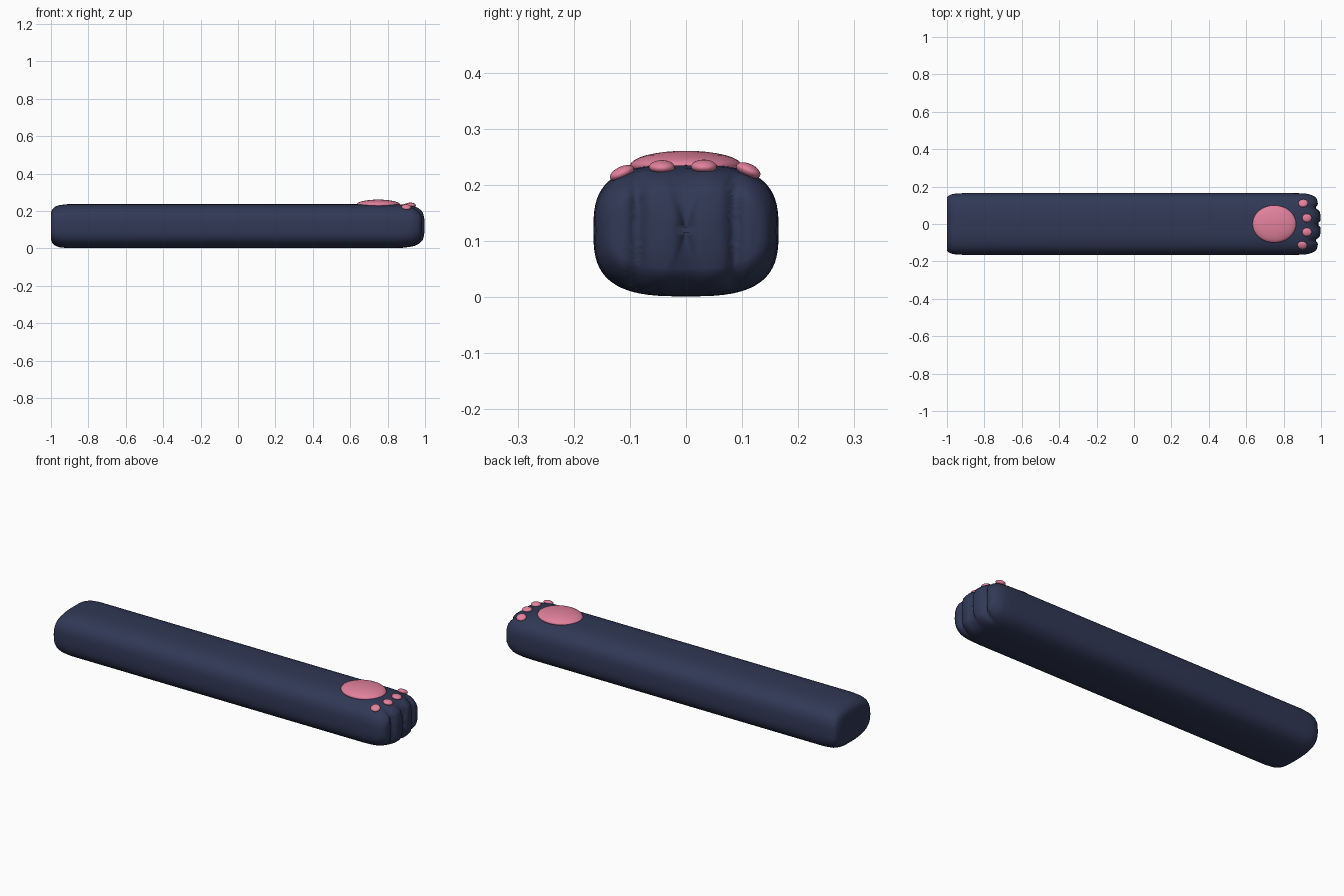
import bpy, bmesh, math

if "Cube" in bpy.data.objects:
    bpy.data.objects.remove(bpy.data.objects["Cube"])

def material(name, rgb):
    m = bpy.data.materials.new(name)
    m.diffuse_color = (*rgb, 1)
    m.use_nodes = True
    m.node_tree.nodes["Principled BSDF"].inputs["Base Color"].default_value = m.diffuse_color
    return m

navy = material("navy fur", (0.03, 0.04, 0.092))
pink = material("pink pad", (0.76, 0.22, 0.34))

HW, HH, ZC, N = 0.165, 0.1175, 0.119, 72

def smooth(t):
    t = max(0.0, min(1.0, t))
    return t * t * (3 - 2 * t)

# lengthwise stations: x, width scale, height scale
stations = [(-1, .4, .3), (-1, .86, .62), (-.993, .91, .76), (-.98, .955, .88),
            (-.955, .985, .96), (-.91, 1, 1), (.83, 1, 1), (.88, .997, .985),
            (.92, .985, .945), (.945, .97, .9), (.965, .94, .82), (.98, .9, .72),
            (.99, .84, .62)]
# rounded paw tip, closing in small steps so the toe grooves stay crisp
for i in range(1, 14):
    k = 1 - i / 14
    stations.append((.99 + .01 * (1 - k * k), .84 * k, .62 * k))

def section(a):
    c, s = math.cos(a), math.sin(a)
    e = 2 / 3
    return (math.copysign(abs(c) ** e, c) * HW, math.copysign(abs(s) ** e, s) * HH)

def toe_x(x, y, z):
    # pull the tip back at the outer toes and along three grooves
    f = smooth((x - .9) / .08)
    d = .012 * (y / .125) ** 2
    for g in (-.087, 0, .087):
        d += .024 * math.exp(-abs((y - g) / .011) ** 1.4)
    return x - f * d

bm = bmesh.new()
rings = []
for x, sy, sz in stations:
    ring = []
    for j in range(N):
        y, z = section(2 * math.pi * j / N)
        y, z = y * sy, z * sz
        ring.append(bm.verts.new((toe_x(x, y, z), y, ZC + z)))
    rings.append(ring)
for a, b in zip(rings, rings[1:]):
    for j in range(N):
        k = (j + 1) % N
        bm.faces.new((a[j], a[k], b[k], b[j]))
bm.faces.new(rings[0])
bm.faces.new(rings[-1])
bmesh.ops.recalc_face_normals(bm, faces=bm.faces)
mesh = bpy.data.meshes.new("paw_arm")
bm.to_mesh(mesh)
bm.free()
mesh.materials.append(navy)
mesh.shade_smooth()
bpy.context.collection.objects.link(bpy.data.objects.new("paw_arm", mesh))

def pad(name, loc, radii, rot=(0, 0, 0)):
    bpy.ops.mesh.primitive_uv_sphere_add(segments=32, ring_count=16, radius=1,
                                         location=loc, rotation=rot)
    o = bpy.context.object
    o.name = name
    o.scale = radii
    o.data.materials.append(pink)
    o.data.shade_smooth()

# palm pad and four toe pads
pad("palm_pad", (.75, 0, .234), (.117, .1, .027))
for i, (x, y, z, tilt, turn) in enumerate([
        (.905, .111, .226, -.42, .2), (.925, .032, .233, 0, 0),
        (.925, -.043, .232, 0, 0), (.9, -.114, .221, .42, -.2)]):
    pad(f"toe_pad_{i + 1}", (x, y, z), (.026, .023, .012), (tilt, .1, turn))
